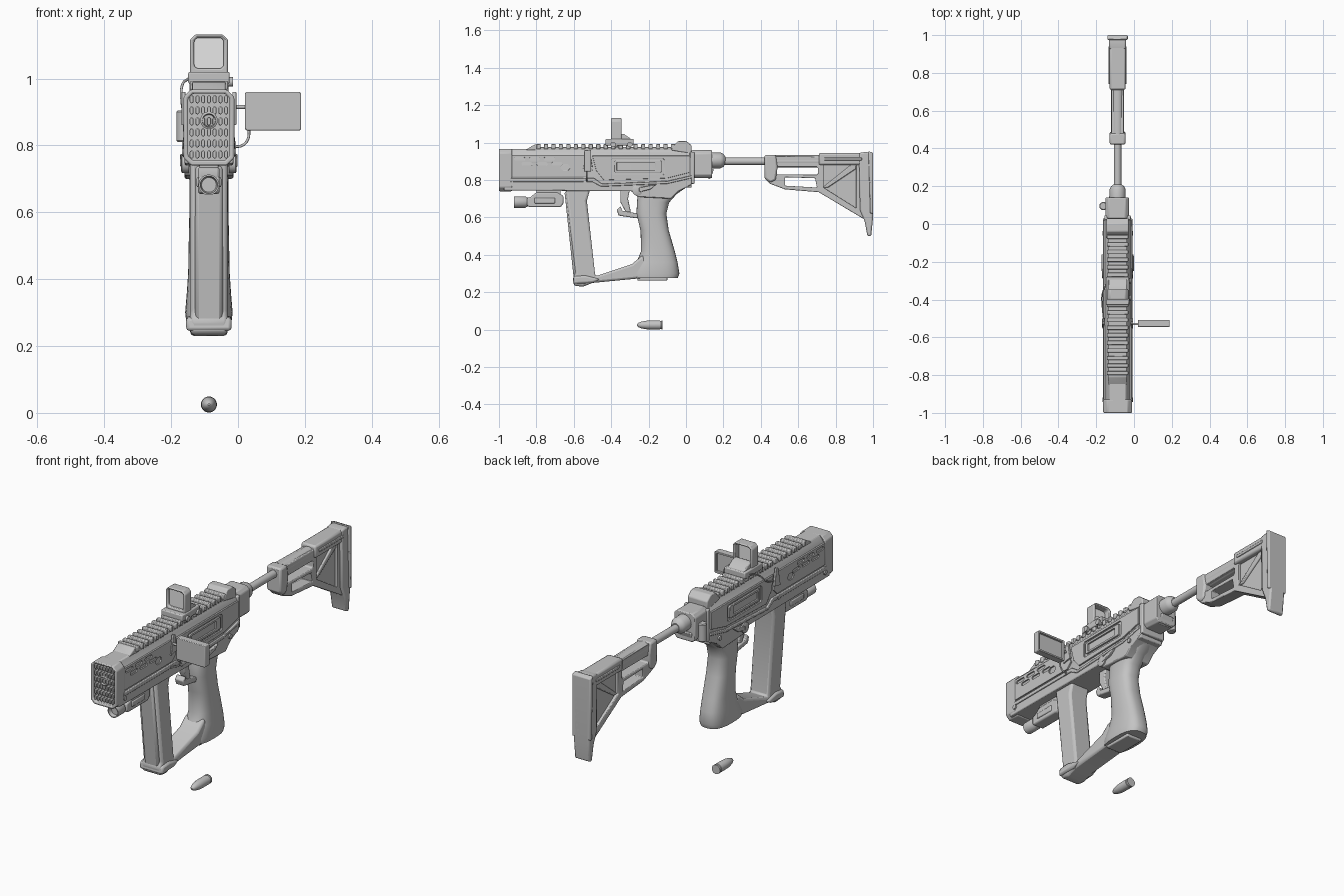
import bpy, bmesh, math
from mathutils import Vector

if "Cube" in bpy.data.objects:
    bpy.data.objects.remove(bpy.data.objects["Cube"])

CX = -0.087  # centre plane of the gun
parts = []


def material(name, value):
    m = bpy.data.materials.new(name)
    m.use_nodes = True
    m.diffuse_color = (value, value, value, 1)
    m.node_tree.nodes["Principled BSDF"].inputs["Base Color"].default_value = (value, value, value, 1)
    return m


GREY = material("gunmetal grey", 0.55)
GLASS = material("pale glass", 0.8)


def add(name, mesh, mat=GREY, bevel=0.0):
    ob = bpy.data.objects.new(name, mesh)
    bpy.context.scene.collection.objects.link(ob)
    mesh.materials.clear()
    mesh.materials.append(mat)
    if bevel:
        mod = ob.modifiers.new("edge bevel", 'BEVEL')
        mod.width, mod.segments, mod.limit_method = bevel, 2, 'ANGLE'
    parts.append(ob)
    return ob


def curve_mesh(curve):
    temp = bpy.data.objects.new("temp", curve)
    bpy.context.scene.collection.objects.link(temp)
    graph = bpy.context.evaluated_depsgraph_get()
    mesh = bpy.data.meshes.new_from_object(temp.evaluated_get(graph))
    bpy.data.objects.remove(temp)
    return mesh


def prism(name, outline, lo, hi, holes=(), axis='x', bevel=0.005, mat=GREY):
    """Flat outline with holes, extruded from lo to hi; x axis is measured from CX."""
    c = bpy.data.curves.new(name, 'CURVE')
    c.dimensions, c.fill_mode, c.extrude = '2D', 'BOTH', abs(hi - lo) / 2
    for loop in (outline, *holes):
        s = c.splines.new('POLY')
        s.points.add(len(loop) - 1)
        for p, (u, v) in zip(s.points, loop):
            p.co = (u, v, 0, 1)
        s.use_cyclic_u = True
    mesh = curve_mesh(c)
    bm = bmesh.new()
    bm.from_mesh(mesh)
    bmesh.ops.remove_doubles(bm, verts=bm.verts, dist=0.0001)
    bmesh.ops.dissolve_limit(bm, angle_limit=0.01, verts=bm.verts, edges=bm.edges)
    bmesh.ops.recalc_face_normals(bm, faces=bm.faces)
    bm.to_mesh(mesh)
    bm.free()
    ob = add(name, mesh, mat, bevel)
    mid = (lo + hi) / 2
    if axis == 'x':
        ob.rotation_euler = (math.pi / 2, 0, math.pi / 2)
        ob.location.x = CX + mid
    else:
        ob.rotation_euler.x = math.pi / 2
        ob.location = (CX, mid, 0)
    return ob


def rect(a, b, c, d, cut=0.0):
    """Rectangle with chamfered corners."""
    if not cut:
        return [(a, c), (b, c), (b, d), (a, d)]
    return [(a + cut, c), (b - cut, c), (b, c + cut), (b, d - cut),
            (b - cut, d), (a + cut, d), (a, d - cut), (a, c + cut)]


def box(name, half, y0, y1, z0, z1, bevel=0.005, mat=GREY):
    return prism(name, rect(y0, y1, z0, z1), -half, half, bevel=bevel, mat=mat)


def loft(name, rings):
    bm = bmesh.new()
    loops = [[bm.verts.new(p) for p in ring] for ring in rings]
    n = len(loops[0])
    for a, b in zip(loops, loops[1:]):
        for i in range(n):
            bm.faces.new((a[i], a[(i + 1) % n], b[(i + 1) % n], b[i]))
    bm.faces.new(loops[0])
    bm.faces.new(loops[-1])
    bmesh.ops.recalc_face_normals(bm, faces=bm.faces)
    mesh = bpy.data.meshes.new(name)
    bm.to_mesh(mesh)
    bm.free()
    return add(name, mesh)


def turned(name, axis, a, b, profile, n=24):
    """Round part along x, y or z from (position, radius) pairs; a, b are the other coordinates."""
    rings = []
    for t, r in profile:
        ring = []
        for i in range(n):
            u, v = a + r * math.cos(math.tau * i / n), b + r * math.sin(math.tau * i / n)
            ring.append({'x': (CX + t, u, v), 'y': (CX + u, t, v), 'z': (CX + u, v, t)}[axis])
        rings.append(ring)
    return loft(name, rings)


def wire(name, points, radius=0.004):
    c = bpy.data.curves.new(name, 'CURVE')
    c.dimensions, c.bevel_depth = '3D', radius
    s = c.splines.new('BEZIER')
    s.bezier_points.add(len(points) - 1)
    for p, co in zip(s.bezier_points, points):
        p.co = Vector(co)
        p.handle_left_type = p.handle_right_type = 'AUTO'
    add(name, curve_mesh(c))


# Receiver
section = [(-.068, .76), (.068, .76), (.068, .93), (.045, .967), (-.045, .967), (-.068, .93)]
prism("upper_receiver", section, -.97, .03, axis='y')
prism("lower_receiver", [(-.975, .745), (-.97, .8), (-.5, .8), (-.46, .77), (-.1, .785), (.03, .82),
                         (.03, .775), (-.04, .74), (-.08, .7), (-.26, .71), (-.28, .74)], -.073, .073)
prism("receiver_rib", [(-.94, .79), (-.94, .81), (-.49, .81), (-.45, .78), (-.1, .795), (.03, .825),
                       (.03, .81), (-.1, .78), (-.455, .765), (-.5, .79)], -.078, .078, bevel=.003)

# Side plates with vent slots and port, on both sides
slots = [rect(y, y + .06, z, z + .018, .006) for y, z in
         [(-.92, .905), (-.84, .905), (-.76, .905), (-.88, .878), (-.8, .878), (-.72, .878)]]
for s, side in ((-1, "right"), (1, "left")):
    prism(side + "_vent_plate", [(-.93, .82), (-.53, .82), (-.5, .85), (-.54, .935), (-.93, .935)],
          s * .066, s * .075, slots + [rect(-.67, -.62, .85, .885, .012)], bevel=.002)
    prism(side + "_port_plate", [(-.48, .85), (-.44, .8), (-.1, .81), (.02, .84), (.02, .93), (-.5, .93)],
          s * .066, s * .076, [rect(-.4, -.115, .828, .915, .008)], bevel=.002)
    prism(side + "_port_frame", rect(-.385, -.13, .84, .905, .006), s * .066, s * .077,
          [rect(-.37, -.165, .852, .893)], bevel=.002)
    turned(side + "_selector", 'x', -.26, .745, [(s * .06, .028), (s * .08, .028), (s * .083, .022)])
    prism(side + "_selector_lever", [(-.25, .735), (-.19, .75), (-.16, .775), (-.2, .77), (-.25, .76)],
          s * .07, s * .086, bevel=.003)
    for y, z in ((-.54, .8), (-.05, .77), (-.93, .78)):
        turned(side + "_pin", 'x', y, z, [(s * .06, .012), (s * .081, .012)], 12)
    prism(side + "_catch", [(-.55, .86), (-.53, .96), (-.515, .96), (-.5, .87)], s * .07, s * .082, bevel=.002)

# Muzzle collar, stud grid and bore
collar = rect(-.076, .076, .74, .967, .022)
opening = rect(-.062, .062, .755, .955, .014)
prism("muzzle_collar", collar, -1, -.93, [opening], axis='y')
prism("muzzle_back", opening, -.975, -.94, axis='y', bevel=0)
for row in range(6):
    for col in range(7):
        x, z = (col - 3) * .0172, .773 + row * .033
        prism("muzzle_stud", rect(x - .006, x + .006, z - .012, z + .012, .004), -.995, -.97, axis='y', bevel=.002)
turned("muzzle_bore", 'y', 0, .875, [(-.96, .026), (-.996, .026), (-.999, .02), (-.985, .017)])

# Top rail with cross ribs and rear hump
box("rail_base", .05, -.81, .0, .955, .978)
for i in range(19):
    y = -.8 + i * .04
    box("rail_rib", .057, y, y + .022, .966, .993, .004)
prism("rail_front_ramp", [(-.86, .96), (-.81, .99), (-.79, .99), (-.79, .96)], -.05, .05)
prism("rear_hump", [(-.08, .96), (-.06, .99), (-.04, 1.01), (0, 1.01), (.03, .985), (.03, .94)], -.058, .058)

# Optic with hood and glass
box("sight_base", .062, -.43, -.28, .985, 1.02)
prism("sight_rear_step", [(-.36, 1.01), (-.36, 1.05), (-.33, 1.045), (-.28, 1.01)], -.05, .05)
prism("sight_hood", rect(-.057, .057, 1.0, 1.132, .016), -.4, -.345,
      [rect(-.044, .044, 1.03, 1.122, .008)], axis='y')
prism("sight_glass", rect(-.046, .046, 1.028, 1.124), -.385, -.38, axis='y', bevel=0, mat=GLASS)
turned("sight_clamp_screw", 'x', -.39, .99, [(.05, .014), (.072, .014)], 12)
turned("sight_clamp_screw", 'x', -.3, .99, [(.05, .014), (.072, .014)], 12)
wire("sight_cable", [(CX - .06, -.32, 1.0), (CX - .078, -.36, .985), (CX - .08, -.44, .92), (CX - .074, -.5, .9)])

# Side display on its arm
screen = rect(.108, .276, .845, .96, .004)
prism("display_panel", screen, -.545, -.52, axis='y', bevel=.003)
prism("display_rim", screen, -.525, -.508, [rect(.118, .266, .855, .95)], axis='y', bevel=.002)
wire("display_arm", [(CX + .06, -.53, .915), (CX + .115, -.53, .915)], .006)
wire("display_cable", [(CX + .12, -.53, .85), (CX + .117, -.53, .82), (CX + .1, -.53, .8), (CX + .07, -.53, .797)])

# Under-barrel lamp
turned("lamp_head", 'y', 0, .682, [(-.9, .022), (-.92, .026), (-.92, .031), (-.86, .031), (-.85, .024), (-.8, .024)])
prism("lamp_body", [(-.85, .665), (-.84, .655), (-.67, .655), (-.655, .675), (-.655, .715),
                    (-.69, .735), (-.8, .735), (-.83, .71), (-.85, .705)], -.032, .032, bevel=.01)
box("lamp_inset", .037, -.81, -.7, .675, .705)
box("lamp_mount", .028, -.8, -.67, .71, .75)

# Foregrip with lower bar
prism("foregrip_frame", [(-.645, .76), (-.51, .76), (-.53, .69), (-.485, .285), (-.29, .35), (-.23, .4),
                         (-.19, .28), (-.5, .25), (-.55, .23), (-.6, .235), (-.605, .28), (-.59, .3)],
      -.056, .056, bevel=.012)
prism("foregrip_spine", [(-.65, .74), (-.58, .74), (-.54, .3), (-.6, .27)], -.042, .042, bevel=.012)
prism("foregrip_foot", [(-.605, .245), (-.6, .285), (-.54, .29), (-.46, .27), (-.5, .25)], -.068, .068, bevel=.01)

# Pistol grip lofted from rounded sections: height, front, back, half width
grip = [(.76, -.26, .0, .062), (.725, -.258, -.05, .06), (.68, -.262, -.09, .058), (.62, -.265, -.105, .058),
        (.53, -.243, -.092, .06), (.42, -.24, -.06, .062), (.36, -.265, -.045, .066),
        (.3, -.3, -.035, .071), (.275, -.295, -.045, .068)]
rings = []
for z, y0, y1, w in grip:
    ring = []
    for i in range(32):
        c, s = math.cos(math.tau * i / 32), math.sin(math.tau * i / 32)
        ring.append((CX + w * math.copysign(abs(c) ** .75, c),
                     (y0 + y1) / 2 + (y1 - y0) / 2 * math.copysign(abs(s) ** .75, s), z))
    rings.append(ring)
loft("pistol_grip", rings)
box("magazine_base", .045, -.26, -.1, .262, .29)
prism("trigger", [(-.35, .75), (-.3, .75), (-.31, .7), (-.295, .63), (-.32, .625), (-.35, .68)], -.018, .018)
prism("trigger_guard", [(-.37, .64), (-.36, .61), (-.26, .595), (-.25, .62), (-.34, .635), (-.35, .66)], -.025, .025)

# Folding hinge and buffer tube
prism("hinge_block", rect(-.065, .06, .81, .96, .018), .03, .14, axis='y')
box("hinge_plate", .07, .02, .045, .78, .95)
turned("hinge_pin", 'z', -.075, .095, [(.81, .018), (.815, .022), (.9, .022), (.905, .018)])
prism("hinge_latch", [(.09, .82), (.13, .805), (.15, .86), (.09, .86)], -.045, .03)
turned("tube_socket", 'y', 0, .905, [(.13, .042), (.185, .042), (.2, .034), (.21, .02)])
turned("buffer_tube", 'y', 0, .9, [(.2, .02), (.46, .02)])

# Shoulder stock with cut-outs, web and butt plate
prism("stock_frame", [(.42, .93), (.71, .925), (.72, .94), (.97, .945), (.97, .58), (.71, .735),
                      (.53, .75), (.45, .78), (.42, .81)], -.033, .033,
      [rect(.485, .705, .83, .87, .005), [(.53, .77), (.7, .76), (.69, .81), (.53, .815)],
       [(.735, .88), (.91, .88), (.91, .65), (.735, .76)]])
prism("stock_web", [(.72, .89), (.93, .89), (.93, .63), (.72, .74)], -.016, .016, bevel=0)
prism("stock_strut", [(.73, .76), (.76, .76), (.91, .86), (.91, .88), (.88, .88)], -.026, .026)
prism("stock_collar", [(.42, .935), (.48, .935), (.49, .87), (.48, .8), (.45, .785), (.42, .81)], -.042, .042, bevel=.01)
turned("stock_tube", 'y', 0, .9, [(.46, .034), (.72, .034)])
box("stock_cheek", .043, .71, .96, .88, .945, .01)
box("stock_cheek_rib", .048, .74, .94, .905, .92, .003)
prism("butt_plate", [(.925, .945), (.96, .95), (1.0, .945), (1.0, .6), (.99, .5), (.97, .5),
                     (.955, .58), (.93, .64)], -.045, .045, bevel=.008)
prism("butt_pad", [(.975, .955), (1.0, .945), (1.0, .62), (.985, .62)], -.054, .054)

# Loose cartridge
turned("cartridge", 'y', 0, .025, [(-.262, .003), (-.257, .01), (-.242, .017), (-.215, .0225), (-.185, .024),
                                   (-.14, .024), (-.138, .021), (-.133, .021), (-.131, .024), (-.125, .024)])

# Smooth rounded surfaces and keep edges crisp
bpy.ops.object.select_all(action='DESELECT')
for ob in parts:
    ob.select_set(True)
bpy.context.view_layer.objects.active = parts[0]
bpy.ops.object.shade_smooth_by_angle(angle=math.radians(35))
